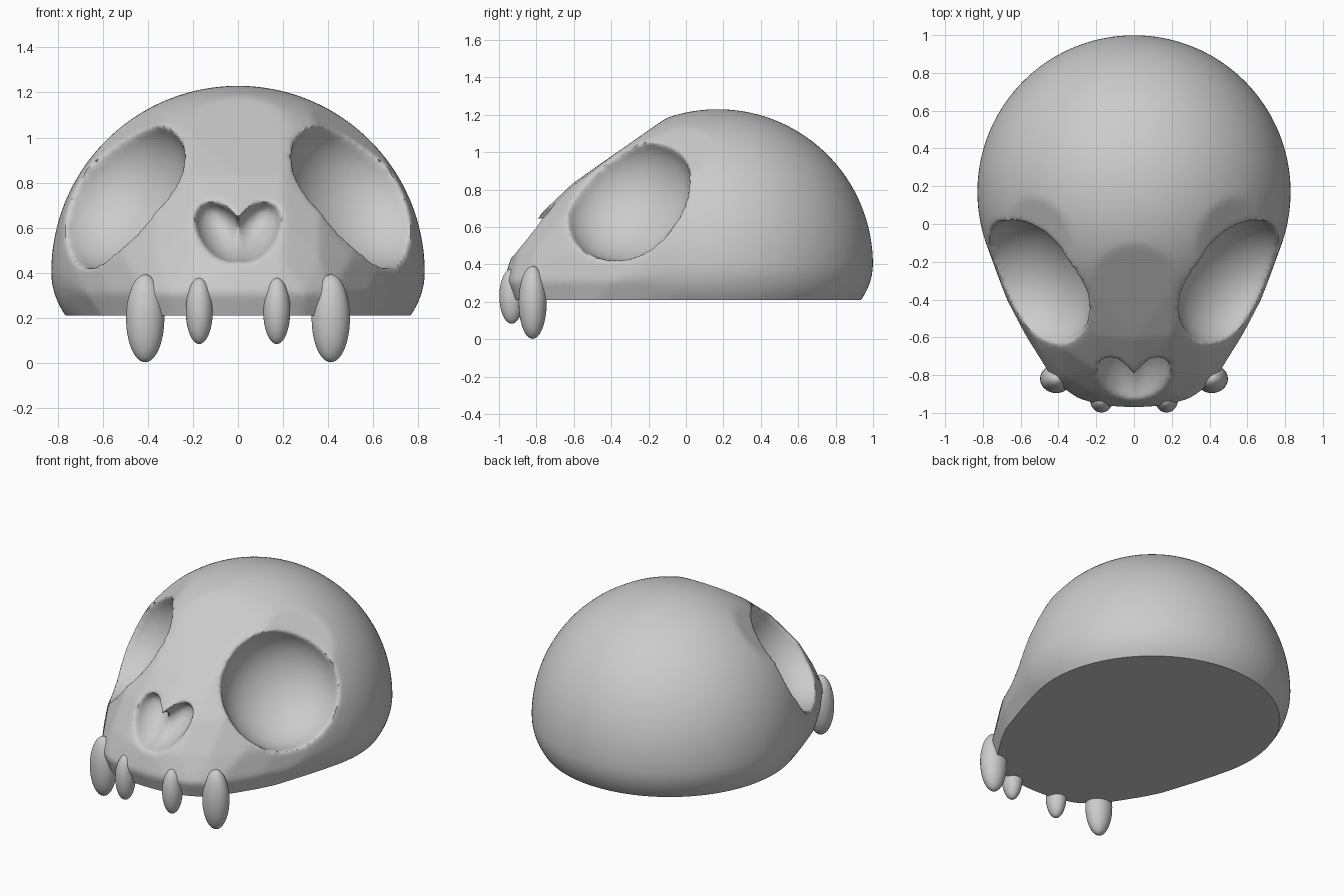
import bpy, bmesh
from math import radians
from mathutils import Matrix, Vector

if "Cube" in bpy.data.objects:
    bpy.data.objects.remove(bpy.data.objects["Cube"])


def finish(bm, name):
    bmesh.ops.recalc_face_normals(bm, faces=bm.faces)
    me = bpy.data.meshes.new(name)
    bm.to_mesh(me)
    bm.free()
    ob = bpy.data.objects.new(name, me)
    bpy.context.collection.objects.link(ob)
    return ob


def ellipsoid(name, matrix):
    bm = bmesh.new()
    bmesh.ops.create_uvsphere(bm, u_segments=48, v_segments=24, radius=1, matrix=matrix)
    return finish(bm, name)


# Cranium: sphere flattened below and lightly planed at the brow
centre = Vector((0, 0.17, 0.40))
planes = [Vector(n).normalized() for n in
          ((0, -0.573, 0.819), (0.62, -0.3, 0.72), (-0.62, -0.3, 0.72))]
bm = bmesh.new()
bmesh.ops.create_uvsphere(bm, u_segments=96, v_segments=48, radius=0.83)
for v in bm.verts:
    for n in planes:
        d = v.co.dot(n) - 0.80
        if d > 0:
            v.co -= n * d
    if v.co.z < 0:
        v.co.z *= 0.6
    v.co += centre

# Snout: half outlines at several heights, joined to the cranium by a hull
snout = {
    0.83: ((0, -0.61), (0.2, -0.59)),
    0.65: ((0, -0.80), (0.2, -0.77), (0.36, -0.67), (0.5, -0.5)),
    0.46: ((0, -0.93), (0.2, -0.90), (0.36, -0.81), (0.5, -0.66), (0.63, -0.45)),
    0.31: ((0, -0.975), (0.17, -0.965), (0.3, -0.925), (0.42, -0.84), (0.57, -0.60), (0.675, -0.4)),
    0.10: ((0, -0.90), (0.16, -0.89), (0.28, -0.85), (0.38, -0.77), (0.53, -0.55)),
}
for z, outline in snout.items():
    for x, y in outline:
        for s in ((1, -1) if x else (1,)):
            bm.verts.new((s * x, y, z))
hull = bmesh.ops.convex_hull(bm, input=bm.verts)
junk = {g for g in hull["geom_interior"] + hull["geom_unused"] if isinstance(g, bmesh.types.BMVert)}
bmesh.ops.delete(bm, geom=list(junk), context="VERTS")
skull = finish(bm, "skull")

# Cutters: eye sockets and a heart-shaped nose opening from two tilted lobes
cutters = []
shear = Matrix(((1, 0, 0, 0), (0, 1, 0.75, 0), (0, 0, 1, 0), (0, 0, 0, 1)))
for s in (1, -1):
    aim = Vector((s * 0.68, -0.45, 0.5)).to_track_quat("Z", "Y").to_matrix().to_4x4()
    cutters.append(ellipsoid("socket_cutter", Matrix.Translation((s * 0.545, -0.32, 0.765))
                   @ aim @ Matrix.Diagonal((0.37, 0.37, 0.29, 1))))
    cutters.append(ellipsoid("nose_cutter", Matrix.Translation((s * 0.075, -0.84, 0.58)) @ shear
                   @ Matrix.Rotation(s * radians(35), 4, "Y")
                   @ Matrix.Diagonal((0.095, 0.16, 0.15, 1))))
for c in cutters:
    c.hide_render = True
    m = skull.modifiers.new("cut", "BOOLEAN")
    m.operation, m.object, m.solver = "DIFFERENCE", c, "EXACT"

# Soften all rims
m = skull.modifiers.new("remesh", "REMESH")
m.mode, m.voxel_size = "VOXEL", 0.015
m = skull.modifiers.new("soften", "SMOOTH")
m.factor, m.iterations = 0.5, 8
dg = bpy.context.evaluated_depsgraph_get()
bm = bmesh.new()
bm.from_mesh(bpy.data.meshes.new_from_object(skull.evaluated_get(dg)))
for o in cutters + [skull]:
    bpy.data.objects.remove(o)

# Flat underside
cut = bmesh.ops.bisect_plane(bm, geom=bm.verts[:] + bm.edges[:] + bm.faces[:], dist=1e-5,
                             plane_co=(0, 0, 0.21), plane_no=(0, 0, 1), clear_inner=True)
rim = [g for g in cut["geom_cut"] if isinstance(g, bmesh.types.BMEdge)]
bmesh.ops.contextual_create(bm, geom=rim)
parts = [finish(bm, "skull")]

# Teeth
for s, side in ((1, "right"), (-1, "left")):
    for name, pos, size in (("fang", (0.412, -0.82, 0.197), (0.085, 0.075, 0.195)),
                            ("incisor", (0.172, -0.932, 0.23), (0.06, 0.066, 0.147))):
        parts.append(ellipsoid(f"{name}_{side}", Matrix.Translation((s * pos[0], pos[1], pos[2]))
                     @ Matrix.Diagonal((*size, 1))))

for o in parts:
    o.select_set(True)
bpy.context.view_layer.objects.active = parts[0]
bpy.ops.object.shade_smooth_by_angle(angle=radians(40))
